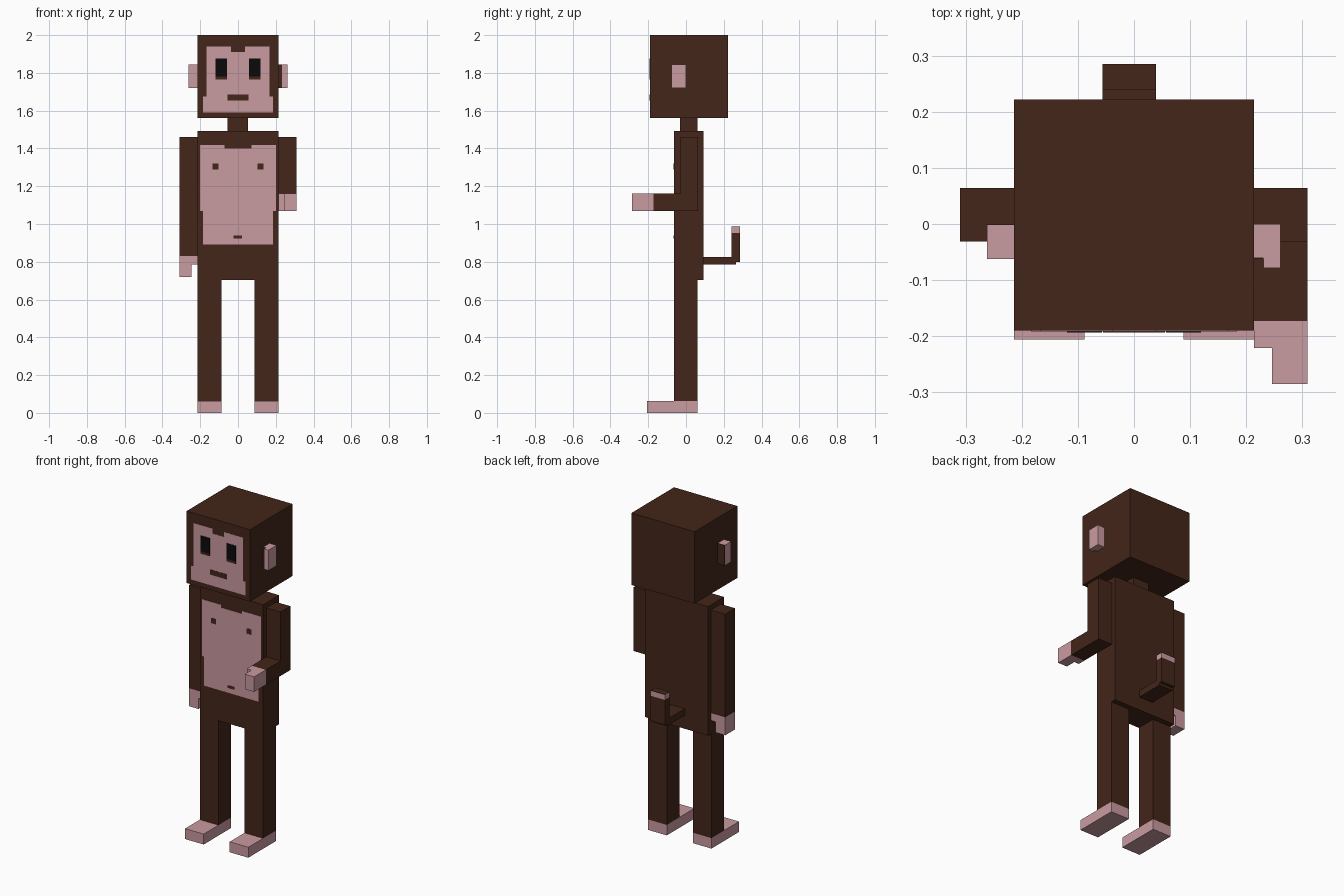
import bpy
import bmesh

if "Cube" in bpy.data.objects:
    bpy.data.objects.remove(bpy.data.objects["Cube"])


def material(name, rgb):
    m = bpy.data.materials.new(name)
    m.diffuse_color = (*rgb, 1)
    m.use_nodes = True
    m.node_tree.nodes["Principled BSDF"].inputs["Base Color"].default_value = m.diffuse_color
    return m


FUR = material("fur", (0.056, 0.019, 0.010))
SKIN = material("skin", (0.584, 0.328, 0.352))
BLACK = material("black", (0.003, 0.003, 0.003))


def prism(name, mat, profile, lo, hi, axis="y"):
    """Extrude a flat profile: (x, z) along y, (x, y) along z or (y, z) along x."""
    place = {"x": lambda a, b, t: (t, a, b),
             "y": lambda a, b, t: (a, t, b),
             "z": lambda a, b, t: (a, b, t)}[axis]
    bm = bmesh.new()
    low = [bm.verts.new(place(a, b, lo)) for a, b in profile]
    high = [bm.verts.new(place(a, b, hi)) for a, b in profile]
    bm.faces.new(low)
    bm.faces.new(high)
    n = len(profile)
    for i in range(n):
        j = (i + 1) % n
        bm.faces.new((low[i], low[j], high[j], high[i]))
    bmesh.ops.recalc_face_normals(bm, faces=bm.faces[:])
    me = bpy.data.meshes.new(name)
    bm.to_mesh(me)
    bm.free()
    me.materials.append(mat)
    ob = bpy.data.objects.new(name, me)
    bpy.context.collection.objects.link(ob)
    return ob


def box(name, mat, x, y, z):
    return prism(name, mat, [(x[0], z[0]), (x[1], z[0]), (x[1], z[1]), (x[0], z[1])], *y)


def mirrored(half):
    """Close a right-hand outline (top to bottom) with its left-hand copy."""
    return half + [(-x, z) for x, z in reversed(half)]


W = 0.214            # half width of head and body
HEAD_Y, BODY_Y = -0.19, -0.063
T = 0.0015           # thickness of surface markings

# Head, neck and body
box("head", FUR, (-W, W), (HEAD_Y, 0.222), (1.56, 2.0))
box("neck", FUR, (-0.055, 0.053), (-0.033, 0.06), (1.492, 1.56))
box("body", FUR, (-W, W), (BODY_Y, 0.092), (0.703, 1.492))

# Face and chest skin panels, each with a notch at the top
face = mirrored([(0.038, 1.91), (0.038, 1.94), (0.167, 1.94),
                 (0.167, 1.675), (0.184, 1.675), (0.184, 1.59)])
prism("face_panel", SKIN, face, HEAD_Y - T, HEAD_Y)
chest = mirrored([(0.071, 1.40), (0.071, 1.417), (0.2, 1.417),
                  (0.2, 1.07), (0.184, 1.07), (0.184, 0.892)])
prism("chest_panel", SKIN, chest, BODY_Y - T, BODY_Y)

# Small markings
face_y = (HEAD_Y - 2 * T, HEAD_Y - T)
chest_y = (BODY_Y - 2 * T, BODY_Y - T)
box("mouth", FUR, (-0.055, 0.055), face_y, (1.655, 1.686))
box("navel", FUR, (-0.025, 0.021), chest_y, (0.922, 0.938))
for s, side in ((-1, "left"), (1, "right")):
    def xs(a, b):
        return tuple(sorted((s * a, s * b)))
    box(f"{side}_eye", BLACK, xs(0.057, 0.119), face_y, (1.78, 1.877))
    box(f"{side}_eye_lower", FUR, xs(0.057, 0.119), face_y, (1.766, 1.78))
    box(f"{side}_chest_mark", FUR, xs(0.104, 0.136), chest_y, (1.288, 1.32))
    # Legs and feet
    box(f"{side}_leg", FUR, xs(0.088, W), (BODY_Y, 0.06), (0.064, 0.703))
    box(f"{side}_foot", SKIN, xs(0.088, W), (-0.206, 0.06), (0, 0.064))

# Ears
ez = (1.72, 1.845)
box("left_ear", SKIN, (-0.262, -W), (-0.062, -T), ez)
box("left_ear_back", FUR, (-0.262, -W), (-T, 0), ez)
prism("right_ear", SKIN, [(W, 0), (0.261, 0), (0.261, -0.078),
                          (0.231, -0.078), (0.231, -0.06), (W, -0.06)], *ez, axis="z")
box("right_ear_inner", FUR, (W, 0.231), (-0.062, -0.06), ez)

# Straight left arm, hand with thumb
arm_y = (-0.031, 0.064)
box("left_arm", FUR, (-0.31, -W), arm_y, (0.83, 1.461))
prism("left_hand", SKIN, [(-0.31, 0.83), (-W, 0.83), (-W, 0.785), (-0.246, 0.785),
                          (-0.246, 0.72), (-0.31, 0.72)], *arm_y)

# Right arm bent forward, hand with thumb
prism("right_arm", FUR, [(0.064, 1.461), (-0.031, 1.461), (-0.031, 1.162), (-0.173, 1.162),
                         (-0.173, 1.07), (0.064, 1.07)], W, 0.309, axis="x")
prism("right_hand", SKIN, [(W, -0.173), (0.309, -0.173), (0.309, -0.285), (0.246, -0.285),
                           (0.246, -0.221), (W, -0.221)], 1.07, 1.162, axis="z")

# Tail with a pale band near the tip
tx = (-0.056, 0.039)
prism("tail", FUR, [(0.092, 0.785), (0.266, 0.785), (0.266, 0.8), (0.285, 0.8), (0.285, 0.953),
                    (0.24, 0.953), (0.24, 0.826), (0.092, 0.826)], *tx, axis="x")
box("tail_band", SKIN, tx, (0.24, 0.285), (0.953, 0.984))
box("tail_tip", FUR, tx, (0.24, 0.285), (0.984, 0.986))
